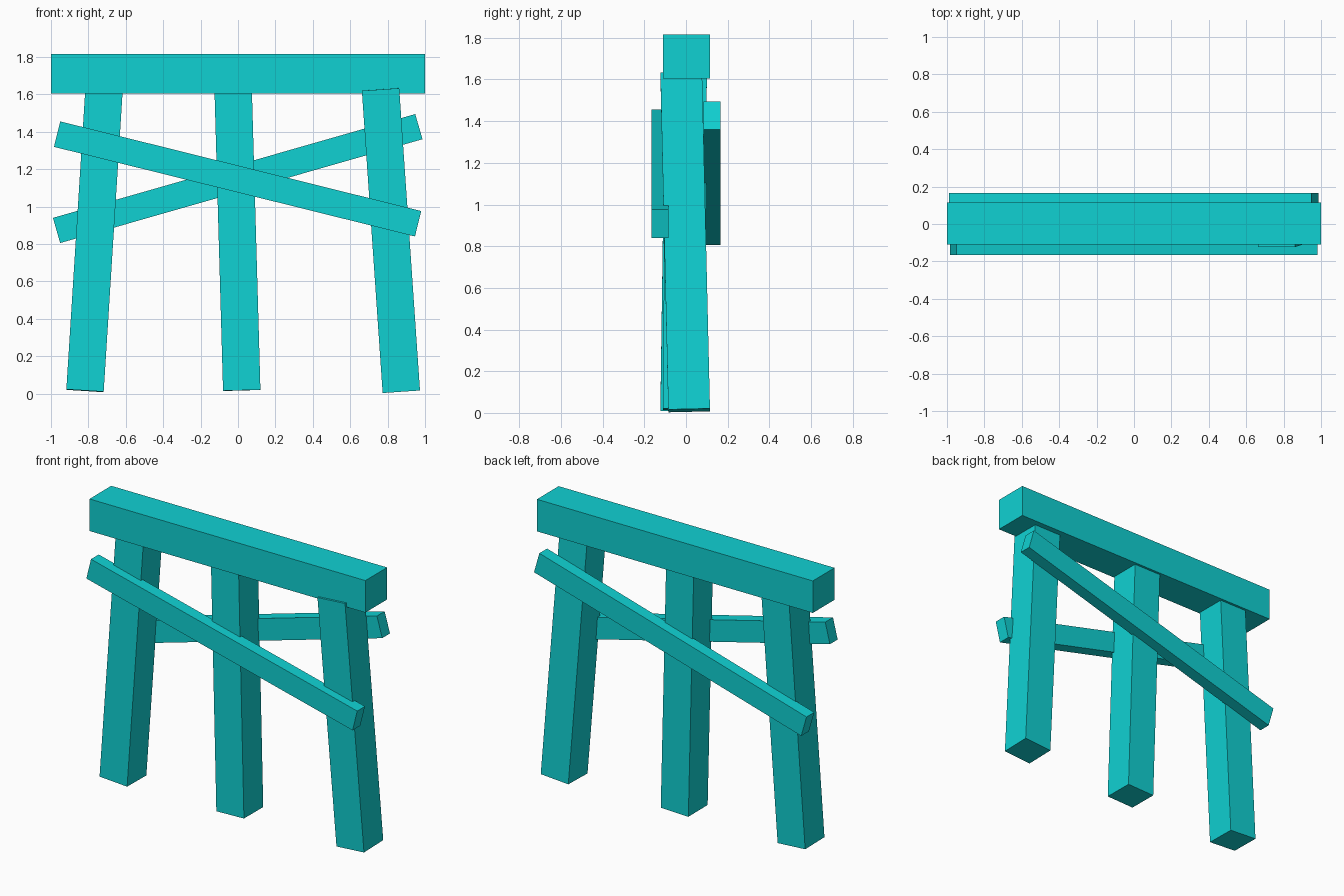
import bpy
from mathutils import Matrix, Vector

default = bpy.data.objects.get("Cube")
if default:
    bpy.data.objects.remove(default, do_unlink=True)

COLOUR = (0.005, 0.64, 0.65, 1.0)
paint = bpy.data.materials.new("turquoise")
paint.use_nodes = True
paint.diffuse_color = COLOUR
paint.node_tree.nodes["Principled BSDF"].inputs["Base Color"].default_value = COLOUR


def timber(name, start, end, width, depth):
    """Square-cut timber whose axis runs from start to end; depth is along y."""
    start, end = Vector(start), Vector(end)
    axis = (end - start).normalized()
    side = Vector((0, 1, 0)).cross(axis).normalized()
    across = axis.cross(side)
    turn = Matrix((side, across, axis)).transposed().to_4x4()
    bpy.ops.mesh.primitive_cube_add(size=1)
    obj = bpy.context.object
    obj.name = name
    size = Matrix.Diagonal((width, depth, (end - start).length, 1))
    obj.data.transform(Matrix.Translation((start + end) / 2) @ turn @ size)
    obj.data.materials.append(paint)
    return obj


# Top beam
timber("top_beam", (-1, 0.003, 1.71), (1, 0.003, 1.71), 0.21, 0.225)

# Three slightly leaning posts
timber("right_post", (-0.818, -0.023, 0.015), (-0.716, 0.0, 1.63), 0.2, 0.2)
timber("middle_post", (0.02, -0.01, 0.017), (-0.026, 0.0, 1.63), 0.2, 0.2)
timber("left_post", (0.873, 0.015, 0.012), (0.762, -0.023, 1.628), 0.2, 0.2)

# Crossed braces, one on each face
timber("front_brace", (-0.967, -0.125, 1.387), (0.963, -0.125, 0.908), 0.14, 0.08)
timber("back_brace", (-0.97, 0.125, 0.872), (0.967, 0.125, 1.427), 0.14, 0.08)
